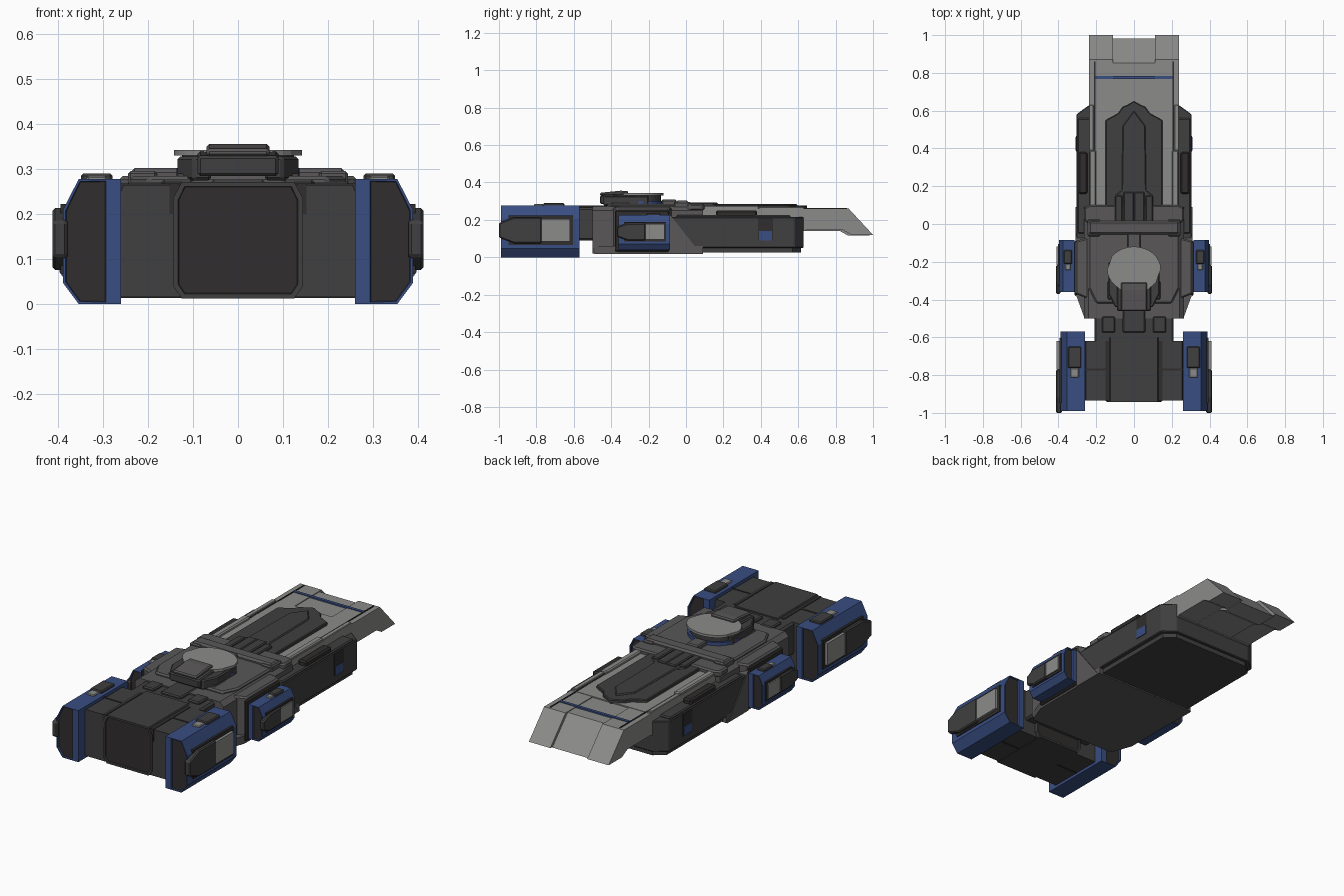
import bpy, bmesh, math
from mathutils import Vector

if "Cube" in bpy.data.objects:
    bpy.data.objects.remove(bpy.data.objects["Cube"])


def material(name, rgb):
    m = bpy.data.materials.new(name)
    m.diffuse_color = (*rgb, 1)
    m.use_nodes = True
    m.node_tree.nodes["Principled BSDF"].inputs["Base Color"].default_value = m.diffuse_color
    return m


DARK = material("dark_grey", (0.05, 0.05, 0.05))
MID = material("mid_grey", (0.1, 0.095, 0.095))
LIGHT = material("light_grey", (0.26, 0.26, 0.255))
BLUE = material("blue", (0.04, 0.075, 0.22))
BLACK = material("recess", (0.03, 0.027, 0.026))
ORDER = {"x": lambda a, b, t: (t, a, b), "y": lambda a, b, t: (a, t, b), "z": lambda a, b, t: (a, b, t)}


def prism(name, pts, axis, lo, hi, mat, mirror=False, inset=0, depth=-0.008, bevel=0):
    """Extrude a profile along an axis; optionally recess both end caps in a dark colour."""
    bm = bmesh.new()
    a = [bm.verts.new(ORDER[axis](*p, lo)) for p in pts]
    b = [bm.verts.new(ORDER[axis](*p, hi)) for p in pts]
    caps = [bm.faces.new(a), bm.faces.new(b)]
    n = len(pts)
    for i in range(n):
        bm.faces.new((a[i], a[(i + 1) % n], b[(i + 1) % n], b[i]))
    bmesh.ops.recalc_face_normals(bm, faces=bm.faces[:])
    if inset:
        for f in caps:
            bmesh.ops.inset_region(bm, faces=[f], thickness=inset, depth=0)
            bmesh.ops.inset_region(bm, faces=[f], thickness=0.002, depth=depth)
            f.material_index = 1
    me = bpy.data.meshes.new(name)
    bm.to_mesh(me)
    bm.free()
    me.materials.append(mat)
    me.materials.append(BLACK)
    ob = bpy.data.objects.new(name, me)
    bpy.context.collection.objects.link(ob)
    if bevel:
        mod = ob.modifiers.new("chamfer", "BEVEL")
        mod.width, mod.segments = bevel, 1
    if mirror:
        ob.modifiers.new("mirror", "MIRROR")
    return ob


def box(name, x0, x1, y0, y1, z0, z1, mat, mirror=False, bevel=0):
    return prism(name, [(x0, y0), (x1, y0), (x1, y1), (x0, y1)], "z", z0, z1, mat, mirror, bevel=bevel)


def sym(pts):
    """Complete a right-hand outline with its mirror image."""
    return pts + [(-x, y) for x, y in reversed(pts) if x > 1e-6]


def pod(name, x0, xm, x1, y0, y1, z0, z1):
    """Chamfered engine pod with recessed ends, side blister and roof hatch."""
    h, c = z1 - z0, (x1 - x0) * 0.27
    box(name + "_inner_wall", x0, xm, y0, y1, z0, z1, BLUE, True)
    prism(name + "_shell", [(xm, z0), (x1 - c, z0), (x1, z0 + h * .17), (x1, z1 - h * .25),
          (x1 - c, z1), (xm, z1)], "y", y0, y1, BLUE, True, inset=0.006)
    # Side blister: pointed dark nose and light tail block
    zm, L, xo = z0 + h * 0.52, y1 - y0, 0.413
    s, q = h * 0.25, h * 0.14
    prism(name + "_blister", [(y0 - .01, zm - q), (y0 + L * .17, zm - s), (y0 + L * .52, zm - s),
          (y0 + L * .52, zm + s), (y0 + L * .17, zm + s), (y0 - .01, zm + q)], "x", x1 - .01, xo, DARK, True, bevel=.006)
    box(name + "_blister_tail", x1 - .01, xo - .003, y0 + L * .52, y0 + L * .88, zm - s * .85, zm + s * .85, LIGHT, True)
    box(name + "_blister_base", x1 - .01, x1 + .005, y0 + L * .1, y0 + L * .92, zm - s * 1.12, zm + s * 1.12, BLACK, True)
    # Roof hatch
    xc, w = x0 + (x1 - x0) * 0.42, (x1 - x0) * 0.27
    box(name + "_hatch", xc - w, xc + w, y0 + L * .54, y0 + L * .81, z1 - .01, z1 + .012, DARK, True, bevel=.005)
    box(name + "_hatch_light", xc - w * .65, xc + w * .65, y0 + L * .42, y0 + L * .54, z1 - .01, z1 + .007, LIGHT, True, bevel=.004)


# Engine pods
pod("front_pod", 0.26, 0.29, 0.39, -0.99, -0.57, 0.0, 0.278)
pod("mid_pod", 0.315, 0.335, 0.398, -0.36, -0.085, 0.04, 0.225)

# Front block between the pods
prism("front_block", sym([(.27, .015), (.27, .225), (.255, .265)]), "y", -.935, -.62, DARK)
prism("front_core", sym([(.125, .012), (.145, .04), (.145, .235), (.125, .272)]), "y", -.942, -.6, DARK, inset=.012, depth=-.006)
box("front_block_rib", -.262, .262, -.775, -.765, .013, .268, BLACK)
box("front_core_groove", .132, .152, -.938, -.62, .2, .268, BLACK, True)

# Neck
box("neck", -.21, .21, -.64, -.48, .09, .265, DARK, bevel=.01)
box("neck_clamp", .1, .17, -.575, -.49, .2, .277, DARK, True, bevel=.006)
box("neck_cap", -.06, .06, -.575, -.42, .2, .277, DARK, bevel=.006)

# Middle body
prism("mid_body", sym([(.255, .02), (.265, .05), (.265, .25), (.24, .272)]), "y", -.5, .09, MID)
prism("mid_body_side", sym([(.235, -.4), (.31, -.37), (.31, -.09), (.235, -.07)]), "z", .025, .265, MID, bevel=.008)
box("mid_side_panel", .3, .316, -.38, -.09, .03, .25, BLACK, True, bevel=.006)
prism("side_wedge", [(-.09, .018), (.09, .018), (.07, .03), (-.09, .235)], "x", .2, .309, MID, True)
prism("body_deck", sym([(.2, -.42), (.24, -.34), (.24, 0), (.265, .02), (.265, .085), (.235, .1)]), "z", .25, .285, MID, bevel=.008)
prism("body_belly", sym([(.265, -.49), (.305, -.38), (.305, .09)]), "z", .018, .06, MID)

# Rear hull
prism("rear_hull", sym([(.305, -.09), (.305, .58), (.24, .628)]), "z", .05, .215, DARK, bevel=.004)
prism("rear_keel", sym([(.285, -.05), (.285, .57), (.23, .615)]), "z", .025, .06, DARK)
box("hull_rim", .23, .3, -.05, .56, .2, .225, DARK, True, bevel=.006)
box("hull_side_box", .245, .295, .16, .38, .21, .25, BLACK, True, bevel=.008)
box("side_window", .3, .307, .385, .465, .09, .21, BLACK, True)
box("side_window_pane", .3, .309, .39, .46, .09, .14, BLUE, True)

# Deck plate and sloped tail
box("deck", -.238, .238, .05, .64, .14, .262, LIGHT)
tail = [(.6, .145), (.84, .145), (.885, .12), (1.0, .12), (.87, .26), (.6, .26)]
prism("tail_side", tail, "x", .11, .238, LIGHT, True)
prism("tail_middle", [(y - .018 * (y > .8), z - .004) for y, z in tail], "x", -.115, .115, LIGHT)
box("tail_groove", .205, .211, .05, .86, .25, .2635, BLACK, True)
box("tail_stripe", -.205, .205, .768, .784, .25, .264, BLUE)
box("deck_rail", .2, .236, .08, .39, .25, .277, LIGHT, True, bevel=.006)
box("deck_rail_rear", .213, .238, .39, .63, .25, .269, LIGHT, True, bevel=.003)

# Dark armour panel on the deck
prism("deck_armour", sym([(.15, .08), (.15, .55), (.085, .585), (.06, .62), (.035, .63), (0, .65)]), "z", .255, .278, DARK, bevel=.004)
prism("armour_ridge", sym([(.1, .03), (.1, .15), (.065, .18), (.06, .52), (0, .6)]), "z", .27, .284, DARK, bevel=.005)
for i, (x0, x1, y1) in enumerate([(.0, .055, .17), (.06, .1, .15)]):
    box(f"armour_step_{i}", x0, x1, .01, y1, .27, .293, DARK, True, bevel=.005)

# Cross bar
box("cross_bar", -.24, .24, -.055, .015, .26, .303, MID, bevel=.01)
box("cross_bar_end", .18, .245, -.065, .025, .26, .296, MID, True, bevel=.006)
box("cross_bar_stem", -.035, .035, -.13, -.05, .27, .308, MID, bevel=.006)

# Turret
ring = lambda r, n, cy=-.24: [(r * math.cos(math.tau * i / n), cy + r * .85 * math.sin(math.tau * i / n)) for i in range(n)]
prism("turret_ring", ring(.137, 24), "z", .27, .302, BLUE)
prism("turret_drum", ring(.125, 24), "z", .29, .334, DARK)
prism("turret_disc", [(x * (1 if i % 8 in (0, 1, 2, 3, 4, 5) else .95), y) for i, (x, y) in enumerate(ring(.142, 32))],
      "z", .33, .343, LIGHT)
prism("turret_cheek", [(.06, -.44), (.1, -.44), (.135, -.37), (.135, -.2), (.06, -.2)], "z", .275, .328, DARK, True, bevel=.006)
prism("turret_nose", [(-.46, .285), (-.3, .285), (-.3, .342), (-.46, .33)], "x", -.09, .09, DARK, bevel=.006)
prism("turret_roof", [(-.46, .328), (-.31, .335), (-.31, .355), (-.35, .356), (-.46, .345)], "x", -.07, .07, MID, bevel=.006)
box("turret_base_side", .08, .14, -.4, -.3, .265, .29, DARK, True, bevel=.006)
